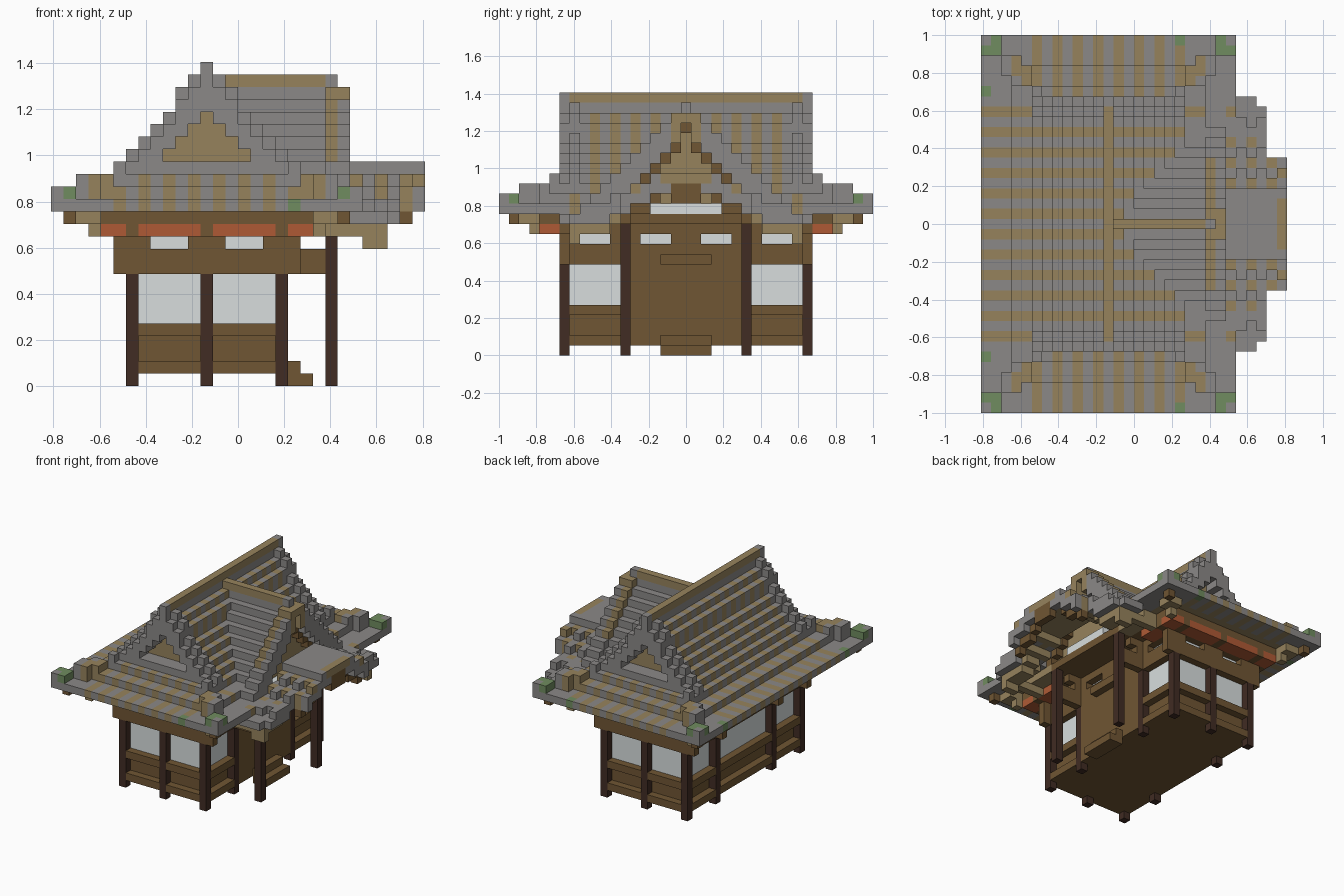
import bpy
import bmesh
from mathutils import Vector

cube = bpy.data.objects.get("Cube")
if cube:
    bpy.data.objects.remove(cube)

U = 2 / 37                      # block size
NX, NY = 30, 37                 # footprint in blocks
MID, AXIS = 12, 18              # main ridge column, symmetry row

COLOURS = {
    "grey_tile": (0.258, 0.248, 0.241),
    "tan_wood": (0.305, 0.226, 0.108),
    "brown_wood": (0.161, 0.092, 0.033),
    "dark_post": (0.052, 0.025, 0.017),
    "red_paint": (0.430, 0.102, 0.036),
    "paper_white": (0.690, 0.730, 0.730),
    "moss_green": (0.163, 0.262, 0.116),
}
GREY, TAN, BROWN, DARK, RED, WHITE, GREEN = COLOURS
materials = {}
for name, rgb in COLOURS.items():
    m = bpy.data.materials.new(name)
    m.use_nodes = True
    m.diffuse_color = (*rgb, 1)
    bsdf = m.node_tree.nodes["Principled BSDF"]
    bsdf.inputs["Base Color"].default_value = (*rgb, 1)
    bsdf.inputs["Roughness"].default_value = 0.9
    materials[name] = m

cells = {}                      # block position -> (part, colour)


def box(part, colour, xs, ys, zs):
    """Fill an inclusive block range and its mirror in y."""
    xs, ys, zs = [(r, r) if isinstance(r, int) else r for r in (xs, ys, zs)]
    for x in range(xs[0], xs[1] + 1):
        for y in range(ys[0], ys[1] + 1):
            for z in range(zs[0], zs[1] + 1):
                cells[x, y, z] = cells[x, 2 * AXIS - y, z] = (part, colour)


def ring(part, colour, inset, zs):
    """Rectangular wall loop around the room."""
    a, b, c = 6 + inset, 18 - inset, 6 + inset
    box(part, colour, (a, b), c, zs)
    for x in (a, b):
        box(part, colour, x, (c, AXIS), zs)


# Floor, walls and paper panes
box("floor", BROWN, (6, 18), (6, AXIS), 1)
ring("wall_panel", BROWN, 1, (2, 4))
ring("window_pane", WHITE, 1, (5, 8))
ring("lower_beam", BROWN, 0, 1)
ring("middle_beam", BROWN, 0, 4)
ring("upper_wall", BROWN, 0, (9, 12))
ring("transom_pane", WHITE, 1, 11)
for start in (8, 14):
    for i in range(start, start + 3):
        for pos in ((i, 6), (6, i), (18, i)):
            for y in (pos[1], 2 * AXIS - pos[1]):
                cells.pop((pos[0], y, 11), None)

# Doorway wall, steps and lintel
box("door", BROWN, 18, (13, AXIS), (1, 8))
box("step", BROWN, 19, (16, AXIS), (0, 1))
box("step", BROWN, 20, (16, AXIS), 0)
box("lintel", BROWN, 19, (16, AXIS), 9)

# Posts and tie beams
for x, y in ((6, 6), (12, 6), (18, 6), (6, 12), (18, 12)):
    box("post", DARK, x, y, (0, 8))
box("porch_post", DARK, 22, 12, (0, 12))
box("tie_beam", BROWN, (19, 21), 12, (9, 10))
for y in (6, 12):
    for x in (5, 19):
        box("beam_end", BROWN, x, y, (9, 11))

# Painted frieze, brackets and ceiling
box("ceiling", BROWN, (4, 20), (4, AXIS), 13)
box("frieze", RED, (4, 20), (4, 5), 12)
box("frieze", RED, (4, 5), (4, AXIS), 12)
box("frieze", RED, (19, 20), (4, 9), 12)
for x in (6, 12, 18):
    box("bracket", BROWN, x, (4, 5), 12)
for y in (6, 12):
    box("bracket", BROWN, (4, 5), y, 12)
    box("bracket", BROWN, (19, 20), y, 12)

# Main roof: stepped slopes and skirting eaves, open above the porch
SLOPE = [14, 14, 14, 15, 15, 16, 17, 18, 19, 20, 22, 23, 25]
for x in range(25):
    ex = min(x, 24 - x)
    for y in range(AXIS + 1):
        if x >= 20 and y > 9:
            continue
        on_end = y < 6 and y <= ex
        edge = y if on_end else ex
        top = SLOPE[edge]
        if on_end:
            stripe = x % 2 == 1 and 5 <= x <= 19
        else:
            stripe = y % 2 == 1 and (y > 8 or (y == 7 and ex < 6))
        low = 23 if edge == MID else max(14, top - 1)
        box("main_roof", TAN if stripe and x != MID else GREY, x, y, (low, top))
        if edge in (3, 4):
            box("eave_soffit", TAN, x, y, 14)

# Gable ends: raised barge boards with wood infill
for x in range(5, 20):
    d = abs(x - MID)
    top = SLOPE[12 - d]
    rim = top + (1 if d else 0)
    low = max(17, 22 - d)
    box("barge_board", GREY, x, 6, (min(low, top), top))
    box("barge_board", GREY, x, 7, (low, rim))
    box("barge_board", GREY, x, (6, 7), 17 if d < 7 else 16)
    if d < 4:
        box("gable_infill", TAN, x, 8, (17, 21 - d))
box("main_ridge", TAN, MID, (7, AXIS), 25)

# Corner hips, moss and hip rafters
for flip in (False, True):
    def at(i):
        return 24 - i if flip else i
    box("corner_tile", GREY, at(0), 0, 15)
    for x, y in ((0, 1), (1, 0), (1, 1)):
        box("corner_moss", GREEN, at(x), y, 15)
    for i, colour, z in ((2, GREY, 16), (3, TAN, 16), (4, TAN, 16), (5, GREY, 17)):
        box("hip_tile", colour, at(i), i, (15, z))
    for x, y in ((2, 3), (3, 2), (4, 3), (3, 4)):
        box("hip_tile", TAN if x > y else GREY, at(x), y, (15, 16))
    box("hip_rafter", BROWN, at(1), 1, (13, 14))
    box("hip_rafter", TAN, at(2), (2, 3), 13)
    box("hip_rafter", TAN, at(3), (2, 3), 13)
    box("hip_rafter", TAN, at(3), 3, 12)
box("edge_moss", GREEN, 19, 0, 14)
box("edge_moss", GREEN, 0, 5, 14)

# Porch cross gable
PORCH = [24, 22, 21, 20, 19, 18, 17, 16, 15, 15, 14, 14, 14]
for dy, top in enumerate(PORCH):
    y = AXIS - dy
    for x in range(13, 24):
        if top < SLOPE[24 - x]:
            continue
        rim = 1 if x >= 22 and 0 < dy < 9 else 0
        if x == 23 and dy == 0:
            rim = -1
        tan = (x == 22 and 0 < dy < 7) or (x == 23 and dy < 2)
        low = max(14, top - 1)
        box("porch_roof", TAN if tan else GREY, x, y, (low, top + rim))
        if low < top and 18 < x < 22 and dy:
            box("porch_soffit", TAN, x, y, low)
    if dy < 9:
        box("porch_barge", BROWN, 22, y, max(13, top - 2))
        if top - 3 >= 14:
            box("porch_infill", TAN, 21, y, (14, top - 3))
box("porch_ridge", TAN, (13, 21), AXIS, 24)
box("porch_panel", WHITE, 22, (15, AXIS), 14)
box("porch_ceiling", BROWN, (21, 22), (12, AXIS), 13)
box("porch_ceiling", TAN, (21, 22), (7, 11), 13)

# Curved canopy in front of the porch, with raised tile ribs on its flanks
CANOPY = [17, 17, 17, 17, 16, 16, 15, 15, 14, 14, 14, 13, 13]
for dy, top in enumerate(CANOPY):
    y = AXIS - dy
    end = 29 if dy < 7 else 27 if dy < 12 else 26
    for x in range(24, end + 1):
        valley = 3 < dy < 11 and x % 2 == 0
        tile_top = CANOPY[dy + 1] if valley else top
        check = dy in (4, 6, 8) and x % 2 == 0 or (dy == 5 and x == 29)
        box("canopy", TAN if check else GREY, x, y, tile_top)
        if dy < 11 and tile_top == top:
            box("canopy_lining", TAN if x < end else GREY, x, y, top - 1)
    if dy < 3:
        box("canopy_edge", TAN, end, y, 17)
    if dy < 2:
        box("canopy_crest", BROWN, end, y, (15, 16))
    elif 2 < dy < 7:
        box("canopy_barge", BROWN, end - 1, y, top - 2)
    elif 6 < dy < 12:
        box("canopy_barge", TAN, (end - 2, end - 1), y, top - 2)
box("eave_beam", TAN, (21, 26), 7, 12)

# Turn the blocks of each part into one mesh of its exposed faces
AXES = [Vector(v) for v in ((1, 0, 0), (0, 1, 0), (0, 0, 1))]
parts = {}
for pos, (part, colour) in cells.items():
    parts.setdefault(part, []).append((pos, colour))

for part, blocks in parts.items():
    bm = bmesh.new()
    names = sorted({c for _, c in blocks})
    for pos, colour in blocks:
        centre = Vector(pos) + Vector((0.5, 0.5, 0.5))
        for k in range(3):
            for sign in (1, -1):
                n = AXES[k] * sign
                if tuple(int(v) for v in Vector(pos) + n) in cells:
                    continue
                a, b = AXES[(k + 1) % 3], AXES[(k + 2) % 3] * sign
                corners = (-a - b, a - b, a + b, b - a)
                verts = []
                for c in corners:
                    p = centre + (n + c) / 2
                    verts.append(bm.verts.new(((p.x - NX / 2) * U, (p.y - NY / 2) * U, p.z * U)))
                bm.faces.new(verts).material_index = names.index(colour)
    bmesh.ops.remove_doubles(bm, verts=bm.verts, dist=U / 100)
    mesh = bpy.data.meshes.new(part)
    bm.to_mesh(mesh)
    bm.free()
    for c in names:
        mesh.materials.append(materials[c])
    bpy.context.collection.objects.link(bpy.data.objects.new(part, mesh))
